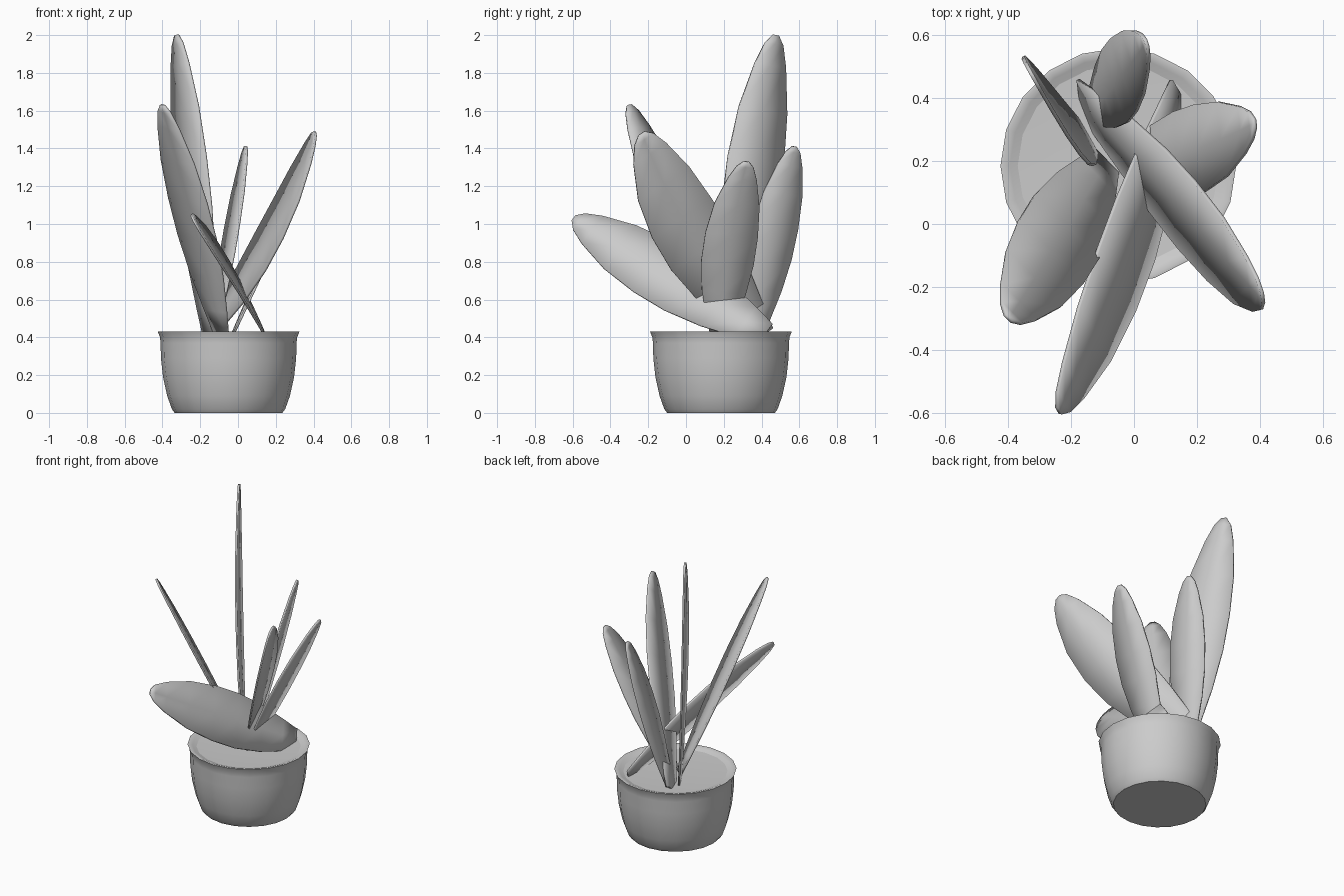
import bpy
import math
from mathutils import Vector

if "Cube" in bpy.data.objects:
    bpy.data.objects.remove(bpy.data.objects["Cube"])

SIDES = 20
CENTRE = Vector((-0.05, 0.185, 0))


def make_object(name, verts, faces, angle=35):
    mesh = bpy.data.meshes.new(name)
    mesh.from_pydata(verts, [], faces)
    mesh.update()
    ob = bpy.data.objects.new(name, mesh)
    bpy.context.collection.objects.link(ob)
    bpy.ops.object.select_all(action='DESELECT')
    ob.select_set(True)
    bpy.context.view_layer.objects.active = ob
    bpy.ops.object.shade_smooth_by_angle(angle=math.radians(angle))
    return ob


def lathe(name, profile, cap_start=False, cap_end=False):
    verts, faces = [], []
    for r, z in profile:
        for i in range(SIDES):
            a = math.tau * i / SIDES
            verts.append(CENTRE + Vector((r * math.cos(a), r * math.sin(a), z)))
    for k in range(len(profile) - 1):
        for i in range(SIDES):
            j = (i + 1) % SIDES
            faces.append((k * SIDES + i, k * SIDES + j,
                          (k + 1) * SIDES + j, (k + 1) * SIDES + i))
    if cap_start:
        faces.append(tuple(reversed(range(SIDES))))
    if cap_end:
        n = (len(profile) - 1) * SIDES
        faces.append(tuple(range(n, n + SIDES)))
    return make_object(name, verts, faces)


# Blade outline: position along the leaf, fraction of half width
OUTLINE = [(0, 0.38), (0.1, 0.58), (0.25, 0.84), (0.42, 1.0), (0.58, 1.0),
           (0.75, 0.86), (0.9, 0.55), (0.97, 0.32), (1, 0.1)]


def leaf(name, base, tip, across, half_width, bow=(0, 0, 0)):
    base, tip, bow = Vector(base), Vector(tip), Vector(bow)
    axis = (tip - base).normalized()
    w = Vector(across)
    w = (w - axis * w.dot(axis)).normalized()
    verts, faces = [], []
    for t, f in OUTLINE:
        mid = base.lerp(tip, t) + bow * (4 * t * (1 - t))
        verts += [mid + w * (half_width * f * s) for s in (-1, 0, 1)]
    for k in range(len(OUTLINE) - 1):
        for c in (0, 1):
            i = k * 3 + c
            faces.append((i, i + 1, i + 4, i + 3))
    ob = make_object(name, verts, faces)
    mod = ob.modifiers.new("thickness", 'SOLIDIFY')
    mod.thickness = 0.012
    mod.offset = 0
    mod.use_even_offset = True


# Pot with rounded wall and flared rim
lathe("pot", [(0.285, 0.0), (0.30, 0.02), (0.325, 0.09), (0.347, 0.19),
              (0.358, 0.29), (0.36, 0.37), (0.363, 0.40), (0.375, 0.43),
              (0.365, 0.432), (0.345, 0.424), (0.32, 0.415)], cap_start=True)

# Soil surface
lathe("soil", [(0.32, 0.415), (0.2, 0.41)], cap_end=True)

# Leaves: base, tip, direction across the blade, half width, bow
leaf("leaf_tall", (-0.15, 0.28, 0.41), (-0.325, 0.475, 2.0),
     (-0.49, 0.87, 0), 0.17, (0, -0.025, 0))
leaf("leaf_front_left", (-0.09, 0.20, 0.42), (-0.40, -0.30, 1.63),
     (-0.66, 0.75, 0.0), 0.145, (0.005, 0, 0))
leaf("leaf_front_right", (-0.17, 0.40, 0.41), (0.41, -0.235, 1.48),
     (-0.1, 0.83, 0.6), 0.19, (0.05, -0.055, 0))
leaf("leaf_back", (-0.13, 0.36, 0.41), (0.04, 0.575, 1.41),
     (-0.3, 0.9, -0.16), 0.125, (0, -0.01, 0))
leaf("leaf_right", (-0.03, 0.18, 0.41), (0.385, 0.32, 1.33),
     (-0.1, 0.98, -0.07), 0.14, (0, -0.02, 0))
leaf("leaf_low", (0.14, 0.42, 0.42), (-0.24, -0.595, 1.03),
     (0.35, -0.5, -0.79), 0.175, (0.025, -0.01, 0))
